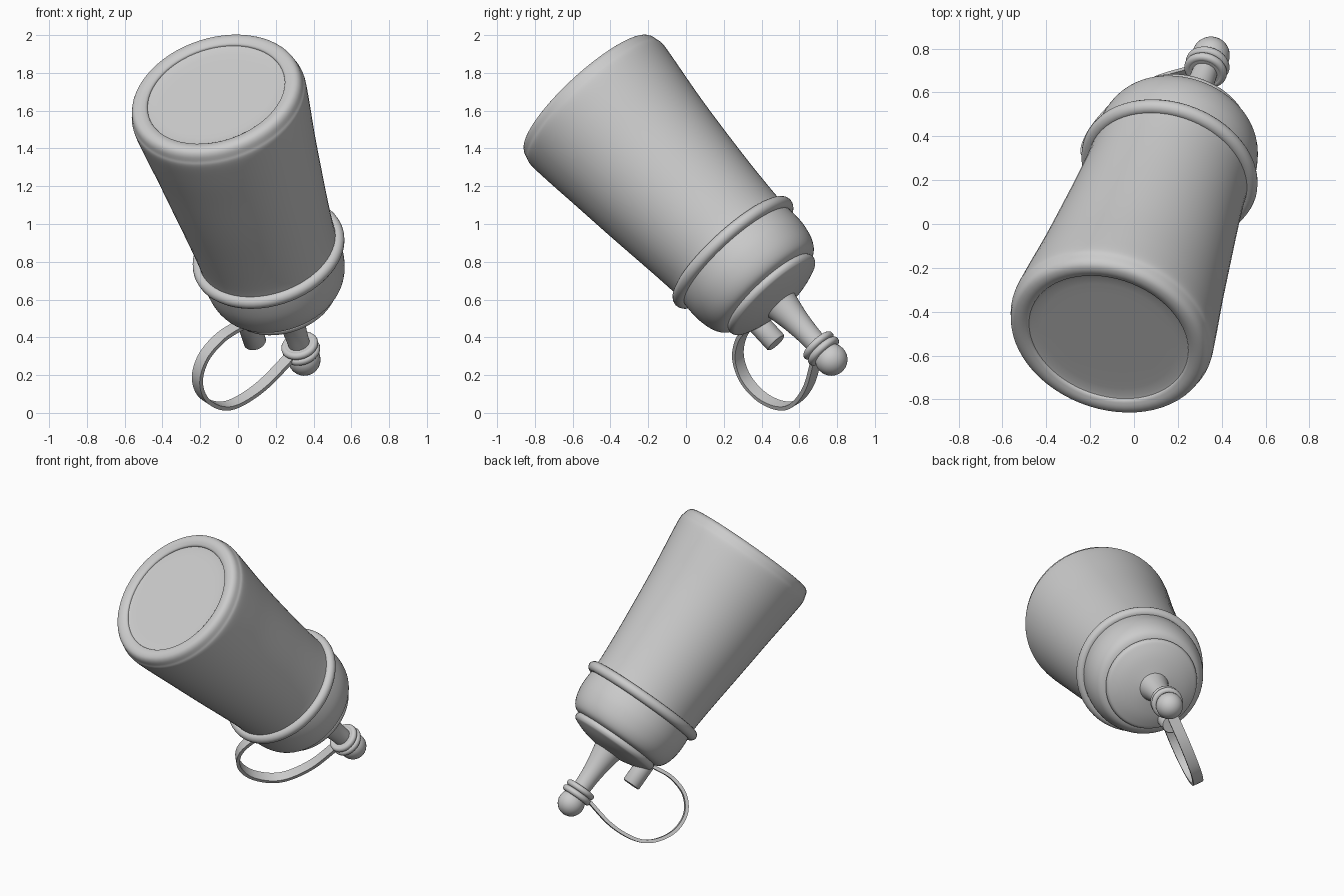
import bpy, bmesh, math
from mathutils import Vector, Matrix

if "Cube" in bpy.data.objects:
    bpy.data.objects.remove(bpy.data.objects["Cube"])

# One plain grey plastic
grey = bpy.data.materials.new("grey_plastic")
grey.use_nodes = True
colour = (0.6, 0.6, 0.6, 1)
grey.diffuse_color = colour
grey.node_tree.nodes["Principled BSDF"].inputs["Base Color"].default_value = colour

# Tilted frame: local z runs from the bottle base to the nozzle tip,
# local x points towards the side that carries the strap
base = Vector((-0.115, -0.513, 1.68))
axis = Vector((0.2385, 0.656, -0.715)).normalized()
side = Vector((-0.75, -0.336, -0.571))
side = (side - axis * side.dot(axis)).normalized()
cross = axis.cross(side)
frame = Matrix((side, cross, axis)).transposed().to_4x4()
frame.translation = base
sag = frame.to_3x3().inverted() @ Vector((0, -0.737, -0.676))


def finish(name, bm, angle=40):
    bmesh.ops.remove_doubles(bm, verts=bm.verts, dist=1e-5)
    bmesh.ops.recalc_face_normals(bm, faces=bm.faces)
    mesh = bpy.data.meshes.new(name)
    bm.to_mesh(mesh)
    bm.free()
    mesh.materials.append(grey)
    obj = bpy.data.objects.new(name, mesh)
    bpy.context.collection.objects.link(obj)
    obj.matrix_world = frame
    bpy.ops.object.select_all(action='DESELECT')
    obj.select_set(True)
    bpy.context.view_layer.objects.active = obj
    bpy.ops.object.shade_smooth_by_angle(angle=math.radians(angle))


def smooth_path(points, steps):
    """Catmull-Rom curve through the points."""
    pts = [Vector(p) for p in points]
    pts = [2 * pts[0] - pts[1]] + pts + [2 * pts[-1] - pts[-2]]
    out = []
    for a, b, c, d in zip(pts, pts[1:], pts[2:], pts[3:]):
        for i in range(steps):
            t = i / steps
            out.append(0.5 * (2 * b + (c - a) * t + (2 * a - 5 * b + 4 * c - d) * t ** 2
                              + (3 * b - a - 3 * c + d) * t ** 3))
    return out + [pts[-2]]


def lathe(name, profile, segments=64, steps=1, offset=0.0, bend=None):
    """Revolve (radius, height) points about the bottle axis."""
    pts = smooth_path(profile, steps) if steps > 1 else profile
    bm = bmesh.new()
    rings = []
    for r, z in pts:
        shift = Vector((offset, 0, 0)) + (bend(z) if bend else Vector())
        if r < 1e-4:
            rings.append([bm.verts.new(shift + Vector((0, 0, z)))])
            continue
        rings.append([bm.verts.new(shift + Vector((r * math.cos(a), r * math.sin(a), z)))
                      for a in (2 * math.pi * i / segments for i in range(segments))])
    for low, high in zip(rings, rings[1:]):
        for i in range(segments):
            j = (i + 1) % segments
            quad = [low[i % len(low)], low[j % len(low)], high[j % len(high)], high[i % len(high)]]
            bm.faces.new(list(dict.fromkeys(quad)))
    finish(name, bm)


def round_ring(name, radius, tube, z, segments=64):
    profile = [(radius + tube * math.cos(a), z + tube * math.sin(a))
               for a in (2 * math.pi * i / 16 for i in range(17))]
    lathe(name, profile, segments)


# Bottle wall, leaning very slightly to one side at mid length
def squeeze(z):
    return sag * 0.009 * math.sin(math.pi * min(max(z / 1.1, 0), 1))


lathe("bottle_body", [(0.467, 0.03), (0.474, 0.07), (0.461, 0.2), (0.435, 0.42),
                      (0.407, 0.7), (0.388, 0.9), (0.374, 1.08), (0.372, 1.18)],
      steps=5, bend=squeeze)

# Rounded foot with a shallow recess
lathe("bottle_base", [(0, 0.004), (0.2, 0.004), (0.358, 0.002), (0.378, -0.012), (0.41, -0.023),
                      (0.441, -0.018), (0.459, 0.001), (0.467, 0.03)], steps=3, bend=squeeze)

# Screw lid: collar bead, shoulder and top disc
round_ring("lid_collar", 0.378, 0.035, 1.16)
lathe("lid_shoulder", [(0.37, 1.15), (0.377, 1.24), (0.375, 1.31), (0.36, 1.38),
                       (0.333, 1.43), (0.295, 1.452), (0.25, 1.455)], steps=4)
lathe("lid_disc", [(0.27, 1.44), (0.288, 1.45), (0.297, 1.467), (0.292, 1.487),
                   (0.27, 1.503), (0.18, 1.535), (0, 1.57)], steps=4)

# Tapered nozzle
lathe("nozzle", [(0.1, 1.53), (0.09, 1.57), (0.073, 1.66), (0.062, 1.75), (0.057, 1.84)],
      segments=32, steps=4)

# Tip cap: two beads around a sleeve and a ball end
round_ring("cap_lower_bead", 0.08, 0.02, 1.85, 32)
round_ring("cap_upper_bead", 0.081, 0.021, 1.89, 32)
lathe("cap_sleeve", [(0, 1.832), (0.084, 1.832), (0.084, 1.908), (0, 1.908)], segments=32)
ball = [(0.086 * math.sin(a), 1.953 - 0.086 * math.cos(a))
        for a in (math.pi * i / 16 for i in range(17))]
lathe("cap_ball", ball, segments=32)

# Parking peg beside the nozzle
lathe("lid_peg", [(0.06, 1.42), (0.06, 1.63), (0.055, 1.637), (0, 1.637)],
      segments=32, offset=0.245)

# Flat strap looping from the cap back to the lid
path = smooth_path([(0.07, 1.875), (0.29, 1.92), (0.47, 1.905), (0.575, 1.84), (0.642, 1.72),
                    (0.638, 1.59), (0.56, 1.492), (0.435, 1.452), (0.32, 1.46),
                    (0.265, 1.472)], 8)
bm = bmesh.new()
loops = []
for i, p in enumerate(path):
    tangent = (path[min(i + 1, len(path) - 1)] - path[max(i - 1, 0)]).normalized()
    normal = Vector((-tangent.y, tangent.x))
    loop = []
    for half_thick, half_width in ((1, 1), (1, -1), (-1, -1), (-1, 1)):
        q = p + normal * 0.011 * half_thick
        loop.append(bm.verts.new((q.x, 0.034 * half_width, q.y)))
    loops.append(loop)
for a, b in zip(loops, loops[1:]):
    for k in range(4):
        bm.faces.new((a[k], a[(k + 1) % 4], b[(k + 1) % 4], b[k]))
bm.faces.new(loops[0])
bm.faces.new(loops[-1])
finish("cap_strap", bm)
